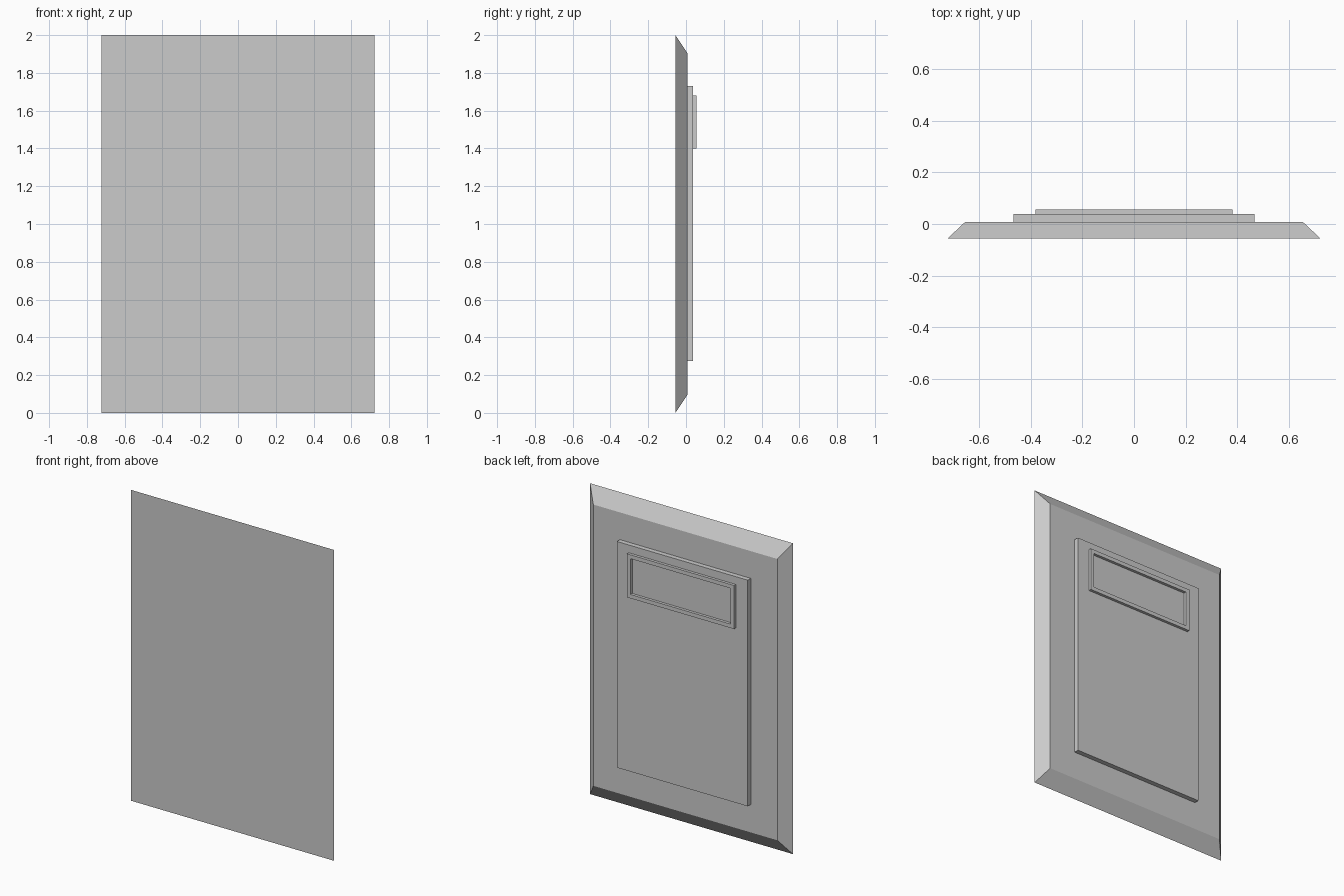
import bpy, bmesh

if "Cube" in bpy.data.objects:
    bpy.data.objects.remove(bpy.data.objects["Cube"])


def box_bmesh(half_w, z0, z1, y0, y1, bevel_x=0.0, bevel_z=0.0):
    """Box whose +y face may be narrowed to give sloping sides."""
    bm = bmesh.new()
    bmesh.ops.create_cube(bm, size=2)
    for v in bm.verts:
        sx, sy, sz = v.co
        raised = sy > 0
        bx, bz = (bevel_x, bevel_z) if raised else (0, 0)
        v.co = (sx * (half_w - bx), y1 if raised else y0,
                z1 - bz if sz > 0 else z0 + bz)
    return bm


def finish(bm, name):
    bmesh.ops.recalc_face_normals(bm, faces=bm.faces[:])
    mesh = bpy.data.meshes.new(name)
    bm.to_mesh(mesh)
    bm.free()
    obj = bpy.data.objects.new(name, mesh)
    bpy.context.collection.objects.link(obj)
    return obj


SLAB_Y, PANEL_Y, FRAME_Y = 0.007, 0.038, 0.056

# Backing slab with sloping edges
finish(box_bmesh(0.722, 0, 2, -0.056, SLAB_Y, 0.067, 0.095), "bevelled_slab")

# Raised centre panel
finish(box_bmesh(0.466, 0.275, 1.73, SLAB_Y, PANEL_Y), "raised_panel")

# Thin rectangular frame near the top, open in the middle
bm = box_bmesh(0.381, 1.40, 1.68, PANEL_Y, FRAME_Y)
bm.normal_update()
caps = [f for f in bm.faces if abs(f.normal.y) > 0.9]
bmesh.ops.inset_individual(bm, faces=caps, thickness=0.025, use_even_offset=True)
rim = [e for f in caps for e in f.edges]
bmesh.ops.delete(bm, geom=caps, context='FACES_ONLY')
bmesh.ops.bridge_loops(bm, edges=rim)
finish(bm, "label_frame")
